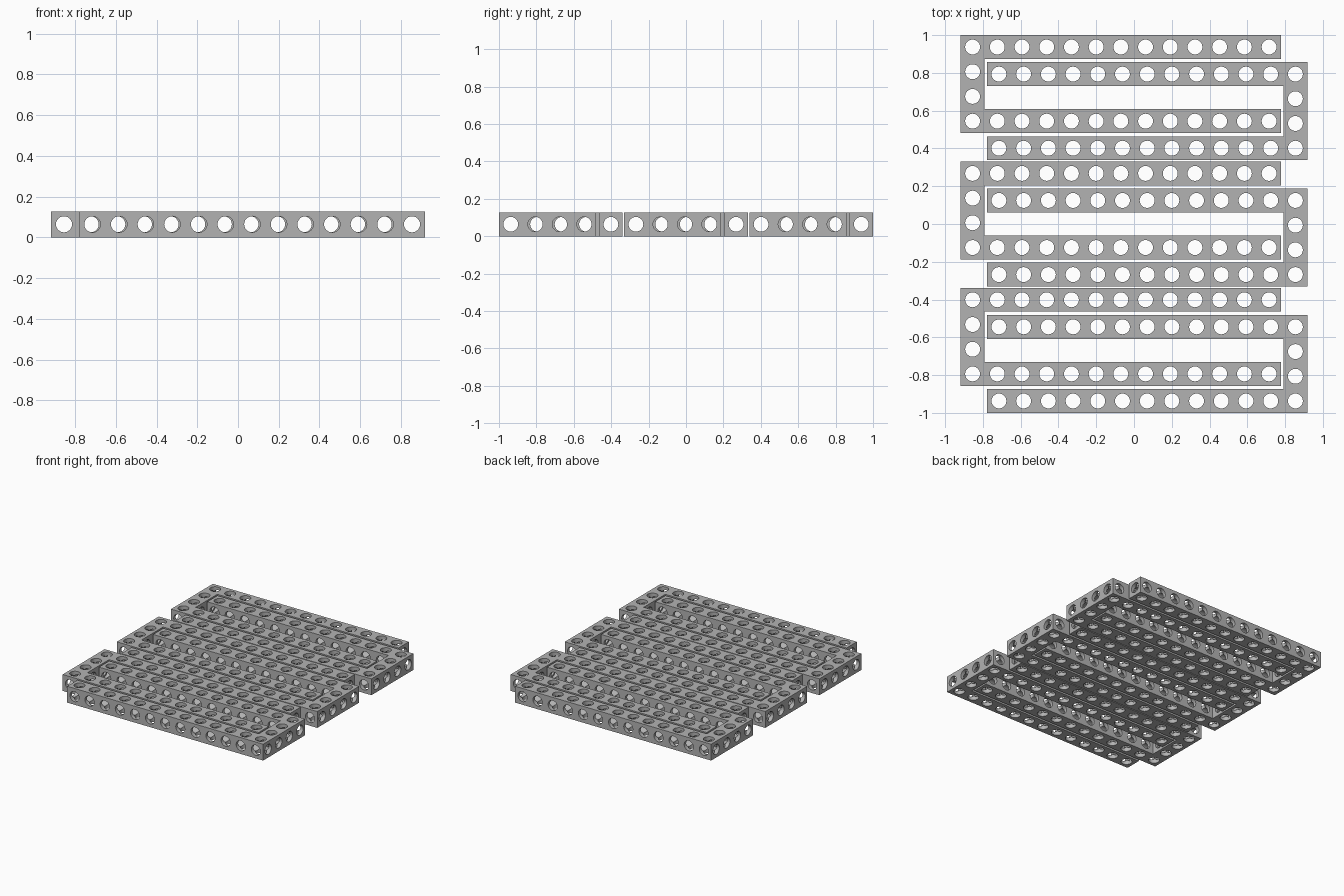
import bpy, bmesh, math
from mathutils import Matrix, Vector

if "Cube" in bpy.data.objects:
    bpy.data.objects.remove(bpy.data.objects["Cube"])

W, H, R = 0.126, 0.128, 0.0395      # bar width, height, hole radius
P = 0.1308                          # hole pitch
X0, Y0 = -0.8545, 0.9370            # corner hole of the first bracket
ROW = 0.6692                        # spacing between brackets
NX, NY = 13, 4                      # holes along arm and spine
XC, YC, ZC = X0 + 6 * P, Y0 - 1.5 * P, H / 2

grey = bpy.data.materials.new("grey")
grey.diffuse_color = (0.45, 0.45, 0.45, 1)
grey.use_nodes = True
grey.node_tree.nodes["Principled BSDF"].inputs["Base Color"].default_value = grey.diffuse_color


def make(name, bm):
    me = bpy.data.meshes.new(name)
    bm.to_mesh(me)
    bm.free()
    ob = bpy.data.objects.new(name, me)
    bpy.context.collection.objects.link(ob)
    return ob


def drill(name, axis, centres, length, radius):
    """Cutter made of parallel rods along one axis."""
    bm = bmesh.new()
    rot = Vector((0, 0, 1)).rotation_difference(Vector(axis)).to_matrix().to_4x4()
    for c in centres:
        bmesh.ops.create_cone(bm, cap_ends=True, segments=24, radius1=radius,
                              radius2=radius, depth=length,
                              matrix=Matrix.Translation(c) @ rot)
    ob = make(name, bm)
    ob.hide_render = True
    return ob


# U-shaped bracket: solid outline extruded upwards
w = W / 2
left, right = X0 - w, X0 + 12 * P + w
top, bottom = Y0 + w, Y0 - 3 * P - w
outline = [(left, top), (left, bottom), (right, bottom), (right, bottom + W),
           (left + W, bottom + W), (left + W, top - W), (right, top - W), (right, top)]
bm = bmesh.new()
face = bm.faces.new([bm.verts.new((x, y, 0)) for x, y in outline])
ext = bmesh.ops.extrude_face_region(bm, geom=[face])
bmesh.ops.translate(bm, vec=(0, 0, H),
                    verts=[v for v in ext["geom"] if isinstance(v, bmesh.types.BMVert)])
bmesh.ops.recalc_face_normals(bm, faces=bm.faces)
bracket = make("left_bracket_1", bm)

# Holes through the bars in all three directions
xs = [X0 + i * P for i in range(NX)]
ys = [Y0 - j * P for j in range(NY)]
vertical = [(x, y, ZC) for x in xs for y in (ys[0], ys[-1])]
vertical += [(X0, y, ZC) for y in ys[1:-1]]
cutters = [
    drill("vertical_drill", (0, 0, 1), vertical, 0.4, R),
    drill("cross_drill", (0, 1, 0), [(x, YC, ZC) for x in xs], 1.0, R + 0.0001),
    drill("long_drill", (1, 0, 0), [(XC, y, ZC) for y in ys], 2.2, R - 0.0001),
]
for c in cutters:
    mod = bracket.modifiers.new(c.name, 'BOOLEAN')
    mod.operation, mod.solver, mod.object = 'DIFFERENCE', 'EXACT', c

# Bake the drilled bracket and drop the drills
mesh = bpy.data.meshes.new_from_object(
    bracket.evaluated_get(bpy.context.evaluated_depsgraph_get()))
bracket.modifiers.clear()
bracket.data = mesh
for c in cutters:
    bpy.data.objects.remove(c)
mesh.materials.clear()
mesh.materials.append(grey)
bpy.context.view_layer.objects.active = bracket
bracket.select_set(True)
bpy.ops.object.shade_smooth_by_angle(angle=math.radians(30))

# Three brackets opening right, three turned half round and interleaved
for i in range(3):
    for side in ("left", "right"):
        if side == "left" and i == 0:
            continue
        ob = bracket.copy()
        ob.name = f"{side}_bracket_{i + 1}"
        bpy.context.collection.objects.link(ob)
        if side == "left":
            ob.location.y = -i * ROW
        else:
            ob.rotation_euler.z = math.pi
            ob.location.y = i * ROW
